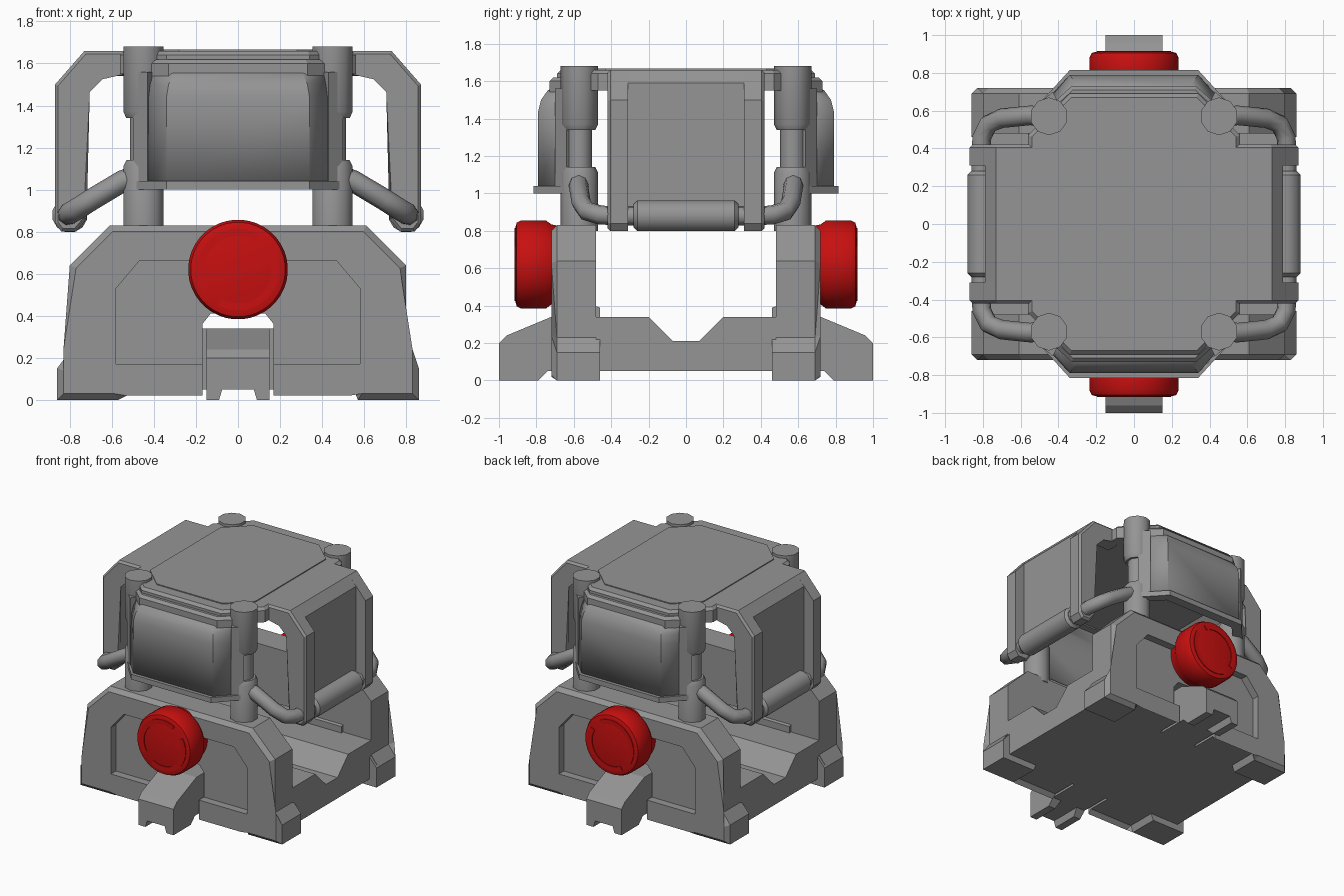
import bpy, bmesh, math
from mathutils import Vector

cube = bpy.data.objects.get("Cube")
if cube:
    bpy.data.objects.remove(cube, do_unlink=True)


def material(name, colour):
    m = bpy.data.materials.new(name)
    m.use_nodes = True
    m.diffuse_color = colour
    m.node_tree.nodes["Principled BSDF"].inputs["Base Color"].default_value = colour
    return m


GREY = material("metal grey", (0.3, 0.3, 0.3, 1))
RED = material("button red", (0.58, 0.005, 0.005, 1))


def finish(name, bm, mat=GREY, mirror="", smooth=None):
    """Turn a bmesh into an object, mirrored over the named axes."""
    bmesh.ops.recalc_face_normals(bm, faces=bm.faces)
    mesh = bpy.data.meshes.new(name)
    bm.to_mesh(mesh)
    bm.free()
    mesh.materials.append(mat)
    ob = bpy.data.objects.new(name, mesh)
    bpy.context.collection.objects.link(ob)
    bpy.ops.object.select_all(action="DESELECT")
    ob.select_set(True)
    bpy.context.view_layer.objects.active = ob
    if smooth:
        bpy.ops.object.shade_smooth_by_angle(angle=math.radians(smooth))
    if mirror:
        mod = ob.modifiers.new("Mirror", "MIRROR")
        mod.use_axis = ["x" in mirror, "y" in mirror, False]
        mod.use_mirror_merge = False
    return ob


def place(a, b, h, axis):
    return {"x": (h, a, b), "y": (a, h, b), "z": (a, b, h)}[axis]


def bridge(bm, rings):
    """Skin a list of equal closed rings and cap both ends."""
    n = len(rings[0])
    vs = [[bm.verts.new(p) for p in r] for r in rings]
    for lower, upper in zip(vs, vs[1:]):
        for i in range(n):
            j = (i + 1) % n
            bm.faces.new((lower[i], lower[j], upper[j], upper[i]))
    bm.faces.new(vs[0])
    bm.faces.new(vs[-1])


def prism(name, pts, axis, lo, hi, bevel=0, **kw):
    """Extrude an outline; optionally chamfer the edges of its lo cap."""
    bm = bmesh.new()
    bridge(bm, [[place(a, b, h, axis) for a, b in pts] for h in (lo, hi)])
    if bevel:
        k = "xyz".index(axis)
        edges = [e for e in bm.edges if all(abs(v.co[k] - lo) < 1e-4 for v in e.verts)]
        bmesh.ops.bevel(bm, geom=edges, offset=bevel, segments=1, affect="EDGES")
    return finish(name, bm, **kw)


def lathe(name, profile, axis, centre, sides, **kw):
    """Rings of (radius, height) about an axis through centre."""
    bm = bmesh.new()
    turn = [2 * math.pi * (i + 0.5) / sides for i in range(sides)]
    bridge(bm, [[Vector(place(r * math.cos(t), r * math.sin(t), h, axis)) + Vector(centre)
                 for t in turn] for r, h in profile])
    return finish(name, bm, **kw)


def sym(half):
    """Complete an outline from its +x half."""
    return half + [(-x, z) for x, z in reversed(half)]


def cut(ob, cutter):
    mod = ob.modifiers.new("Cut", "BOOLEAN")
    mod.operation, mod.object, mod.solver = "DIFFERENCE", cutter, "EXACT"
    bpy.context.view_layer.objects.active = ob
    bpy.ops.object.modifier_move_to_index(modifier="Cut", index=0)
    bpy.ops.object.modifier_apply(modifier="Cut")
    bpy.data.objects.remove(cutter, do_unlink=True)


# Base: end walls with a recess and a connector slot
wall = prism("end_wall", sym([(0.55, 0.05), (0.57, 0), (0.86, 0), (0.86, 0.15), (0.8, 0.23),
                              (0.8, 0.64), (0.61, 0.83)]), "y", -0.72, -0.48,
             bevel=0.03, mirror="y")
cut(wall, prism("recess_cutter", sym([(0.58, 0.17), (0.58, 0.53), (0.47, 0.66)]),
                "y", -0.8, -0.66))
cut(wall, prism("slot_cutter", sym([(0.17, -0.1), (0.17, 0.36), (0.13, 0.41)]),
                "y", -0.8, -0.4))
prism("corner_foot", [(0.55, 0.05), (0.57, 0), (0.86, 0), (0.86, 0.15), (0.8, 0.22), (0.55, 0.22)],
      "y", -0.49, -0.46, mirror="xy")
prism("base_floor", sym([(0.5, 0.05), (0.5, 0.34), (0.2, 0.34), (0.07, 0.21)]),
      "x", -0.8, 0.8)
prism("floor_stop", [(-0.49, 0.3), (-0.46, 0.3), (-0.46, 0.39), (-0.49, 0.4)],
      "x", 0.17, 0.56, mirror="xy")

# Connector plugs at both ends
plug = prism("connector_plug", [(-0.5, 0.05), (-0.5, 0.34), (-0.72, 0.34), (-0.96, 0.24), (-1, 0.2),
                                (-1, 0), (-0.79, 0), (-0.74, 0.05)], "x", -0.15, 0.15, mirror="y")
cut(plug, prism("plug_cutter", sym([(0.09, -0.1), (0.09, 0), (0.075, 0.05)]),
                "y", -1.1, -0.7))

# Red buttons with raised arc marks
lathe("button", [(0.2, -0.912), (0.225, -0.905), (0.237, -0.88), (0.237, -0.75), (0.215, -0.72),
                 (0.2, -0.65)], "y", (0, 0, 0.62), 40, mat=RED, mirror="y", smooth=40)
for k, start in enumerate((60, 240)):
    angles = [math.radians(start + 10 * i) for i in range(16)]
    arc = [(r * math.cos(a), 0.62 + r * math.sin(a))
           for r, run in ((0.195, angles), (0.16, angles[::-1])) for a in run]
    prism(f"button_arc_{k + 1}", arc, "y", -0.917, -0.91, mat=RED, mirror="y")

# Corner posts
lathe("corner_post", [(0.1, 0.8), (0.1, 1.11), (0.085, 1.14), (0.068, 1.14), (0.068, 1.34),
                      (0.085, 1.34), (0.1, 1.37), (0.1, 1.68)], "z", (0.45, 0.57, 0), 10,
      mirror="xy", smooth=40)

# Roof
def octagon(x, y, cx, cy):
    return sym([(cx, -y), (x, -cy), (x, cy), (cx, y)])


prism("roof", octagon(0.56, 0.69, 0.34, 0.47), "z", 1.66, 1.55, bevel=0.02)
prism("roof_panel", octagon(0.45, 0.59, 0.28, 0.43), "z", 1.65, 1.667)

# Side panels framed by ribs
prism("side_rib", [(0.5, 1.66), (0.73, 1.66), (0.87, 1.5), (0.87, 0.84), (0.84, 0.8), (0.77, 0.8),
                   (0.72, 0.86), (0.72, 1.47), (0.65, 1.54), (0.5, 1.54)],
      "y", -0.42, -0.31, bevel=0.015, mirror="xy")
prism("side_panel", [(0.5, 1.66), (0.73, 1.66), (0.79, 1.59), (0.79, 0.9), (0.73, 0.9),
                     (0.73, 1.47), (0.65, 1.55), (0.5, 1.55)], "y", -0.33, 0.33, mirror="x")

# Curved end visors, a thin shell lofted from plan sections
bm = bmesh.new()
rows = []
for z, front, y, side, back in ((1.02, 0.34, -0.79, 0.47, -0.65), (1.44, 0.34, -0.79, 0.46, -0.65),
                                (1.5, 0.33, -0.775, 0.45, -0.64), (1.55, 0.31, -0.74, 0.43, -0.63),
                                (1.58, 0.29, -0.68, 0.41, -0.6)):
    rows.append([bm.verts.new((x, v, z)) for x, v in
                 ((-side, back), (-front, y), (front, y), (side, back))])
for low, up in zip(rows, rows[1:]):
    for i in range(3):
        bm.faces.new((low[i], low[i + 1], up[i + 1], up[i]))
visor = finish("visor", bm, smooth=35, mirror="y")
shell = visor.modifiers.new("Thickness", "SOLIDIFY")
shell.thickness = 0.03


def plan_band(outer, inner):
    return outer + inner[::-1]


prism("visor_sill", plan_band([(-0.5, -0.64), (-0.34, -0.815), (0.34, -0.815), (0.5, -0.64)],
                              [(-0.44, -0.6), (-0.31, -0.74), (0.31, -0.74), (0.44, -0.6)]),
      "z", 1.0, 1.04, mirror="y")
prism("visor_brow", plan_band([(-0.44, -0.63), (-0.33, -0.73), (0.33, -0.73), (0.44, -0.63)],
                              [(-0.4, -0.56), (-0.3, -0.64), (0.3, -0.64), (0.4, -0.56)]),
      "z", 1.62, 1.54, bevel=0.02, mirror="y")
# Visor jambs along the upright edges
prism("visor_jamb", [(0.43, -0.7), (0.5, -0.64), (0.46, -0.6), (0.4, -0.64)],
      "z", 1.02, 1.56, mirror="xy")

# Carry handles: bent tube with a thick grip
curve = bpy.data.curves.new("handle_tube", "CURVE")
curve.dimensions = "3D"
curve.bevel_depth = 0.052
curve.bevel_resolution = 2
curve.resolution_u = 4
half = [(0.47, -0.57, 1.07), (0.55, -0.575, 1.04), (0.7, -0.56, 0.95), (0.77, -0.53, 0.905),
        (0.805, -0.46, 0.885), (0.81, -0.38, 0.88)]
path = half + [(x, -y, z) for x, y, z in reversed(half)]
spline = curve.splines.new("POLY")
spline.points.add(len(path) - 1)
for p, co in zip(spline.points, path):
    p.co = (*co, 1)
    p.radius = 1
tube = bpy.data.objects.new("handle_tube", curve)
bpy.context.collection.objects.link(tube)
bpy.ops.object.select_all(action="DESELECT")
tube.select_set(True)
bpy.context.view_layer.objects.active = tube
bpy.ops.object.convert(target="MESH")
tube = bpy.context.object
tube.data.materials.clear()
tube.data.materials.append(GREY)
bpy.ops.object.shade_smooth_by_angle(angle=math.radians(50))
tube.modifiers.new("Mirror", "MIRROR")
lathe("handle_grip", [(0.065, -0.28), (0.085, -0.26), (0.085, 0.26), (0.065, 0.28)],
      "y", (0.8, 0, 0.88), 12, mirror="x", smooth=40)
